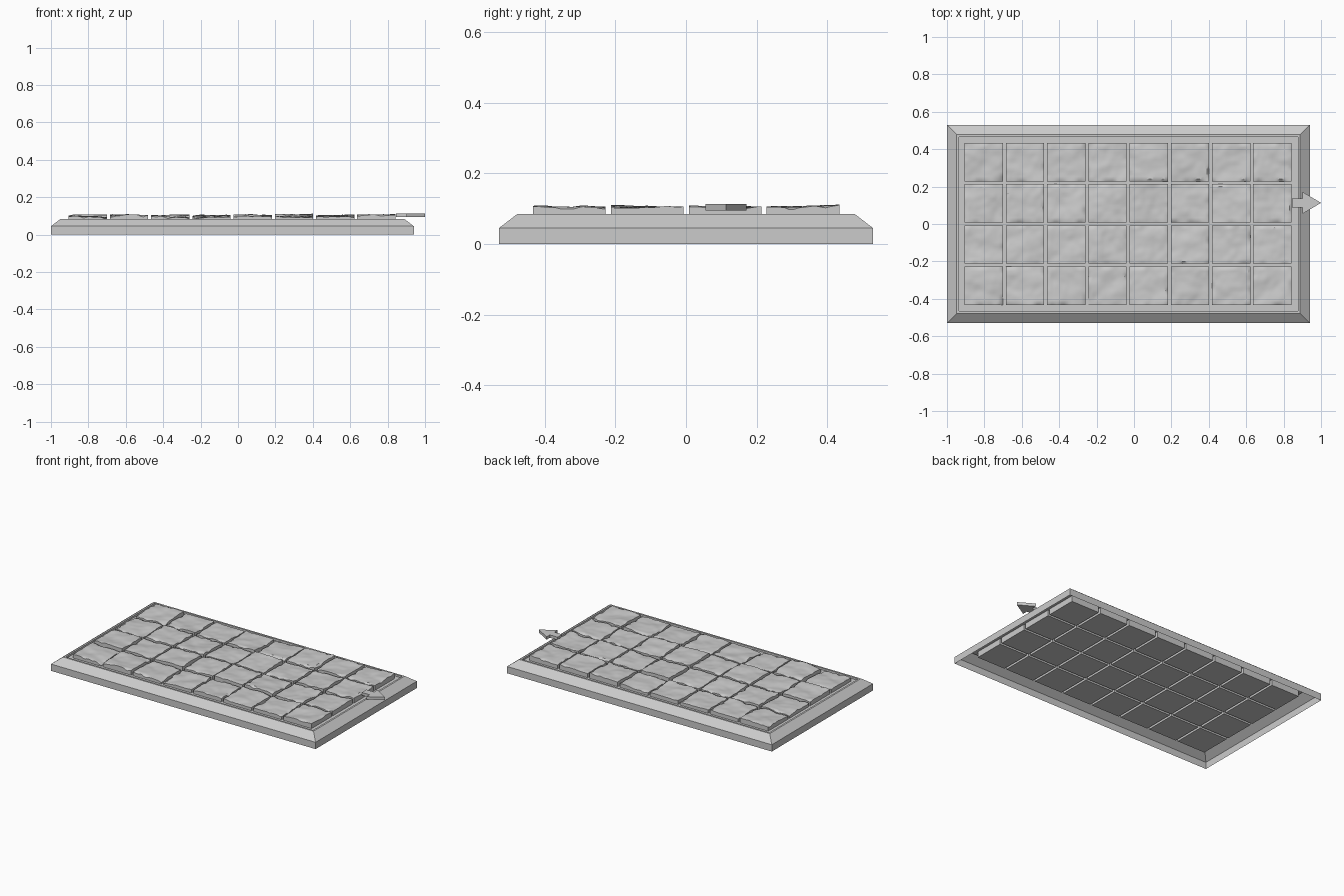
import bpy, bmesh, random
from mathutils import Vector, noise

if "Cube" in bpy.data.objects:
    bpy.data.objects.remove(bpy.data.objects["Cube"])

random.seed(4)
CX = -0.03  # centre of the tray in x (the arrow overhangs on the right)
HX, HY = 0.97, 0.53


def new_object(name, bm, recalc=True):
    if recalc:
        bmesh.ops.recalc_face_normals(bm, faces=bm.faces[:])
    mesh = bpy.data.meshes.new(name)
    bm.to_mesh(mesh)
    bm.free()
    ob = bpy.data.objects.new(name, mesh)
    bpy.context.collection.objects.link(ob)
    return ob


# Tray: open-bottomed shell with bevelled rim, lip and sunken floor
bm = bmesh.new()
profile = [(0, 0), (0, 0.045), (0.052, 0.085), (0.064, 0.085), (0.064, 0.073)]
rings = []
for inset, z in profile:
    x, y = HX - inset, HY - inset
    rings.append([bm.verts.new((CX + sx * x, sy * y, z))
                  for sx, sy in ((-1, -1), (1, -1), (1, 1), (-1, 1))])
for a, b in zip(rings, rings[1:]):
    for i in range(4):
        j = (i + 1) % 4
        bm.faces.new((a[i], a[j], b[j], b[i]))
bm.faces.new(rings[-1])
new_object("tray", bm, recalc=False)


# Stone tiles: square blocks with uneven chipped tops, reaching below the floor
def stone_tile(name, x0, y0, size, bottom, top, n=16):
    bm = bmesh.new()
    seed = Vector([random.uniform(-50, 50) for _ in range(3)])
    tilt_x, tilt_y = random.uniform(-0.03, 0.03), random.uniform(-0.03, 0.03)
    grid = []
    for j in range(n + 1):
        row = []
        for i in range(n + 1):
            u, v = i / n, j / n
            p = Vector((u, v, 0))
            z = top + 0.008 * noise.noise(p * 2.2 + seed)
            z += 0.003 * noise.noise(p * 6 + seed)
            z += size * (tilt_x * (u - 0.5) + tilt_y * (v - 0.5))
            # chipped rim
            if min(u, v, 1 - u, 1 - v) < 0.01:
                z -= 0.001 + 0.015 * max(0, noise.noise(p * 5 - seed))
            z = min(z, 0.113)
            row.append(bm.verts.new((x0 + u * size, y0 + v * size, z)))
        grid.append(row)
    for j in range(n):
        for i in range(n):
            bm.faces.new((grid[j][i], grid[j][i + 1],
                          grid[j + 1][i + 1], grid[j + 1][i]))
    # straight sides and flat underside
    border = [e for e in bm.edges if e.is_boundary]
    ext = bmesh.ops.extrude_edge_only(bm, edges=border)["geom"]
    for vert in (g for g in ext if isinstance(g, bmesh.types.BMVert)):
        vert.co.z = bottom
    bmesh.ops.holes_fill(bm, edges=[e for e in bm.edges if e.is_boundary], sides=0)
    ob = new_object(name, bm)
    bpy.context.view_layer.objects.active = ob
    ob.select_set(True)
    bpy.ops.object.shade_smooth_by_angle(angle=0.6)
    ob.select_set(False)


PITCH, SIZE = 0.2205, 0.2055
for col in range(8):
    for row in range(4):
        stone_tile(f"stone_tile_{col}_{row}", -0.906 + col * PITCH,
                   -0.433 + row * PITCH, SIZE, 0.035,
                   0.1 + random.uniform(-0.005, 0.005))


# Direction arrow on the right edge
bm = bmesh.new()
AY = 0.113
outline = [(0.845, -0.024), (0.902, -0.024), (0.902, -0.058), (1.0, 0),
           (0.902, 0.058), (0.902, 0.024), (0.845, 0.024)]
face = bm.faces.new([bm.verts.new((x, AY + y, 0.095)) for x, y in outline])
ext = bmesh.ops.extrude_face_region(bm, geom=[face], use_keep_orig=True)["geom"]
for vert in (g for g in ext if isinstance(g, bmesh.types.BMVert)):
    vert.co.z = 0.114
new_object("direction_arrow", bm)
